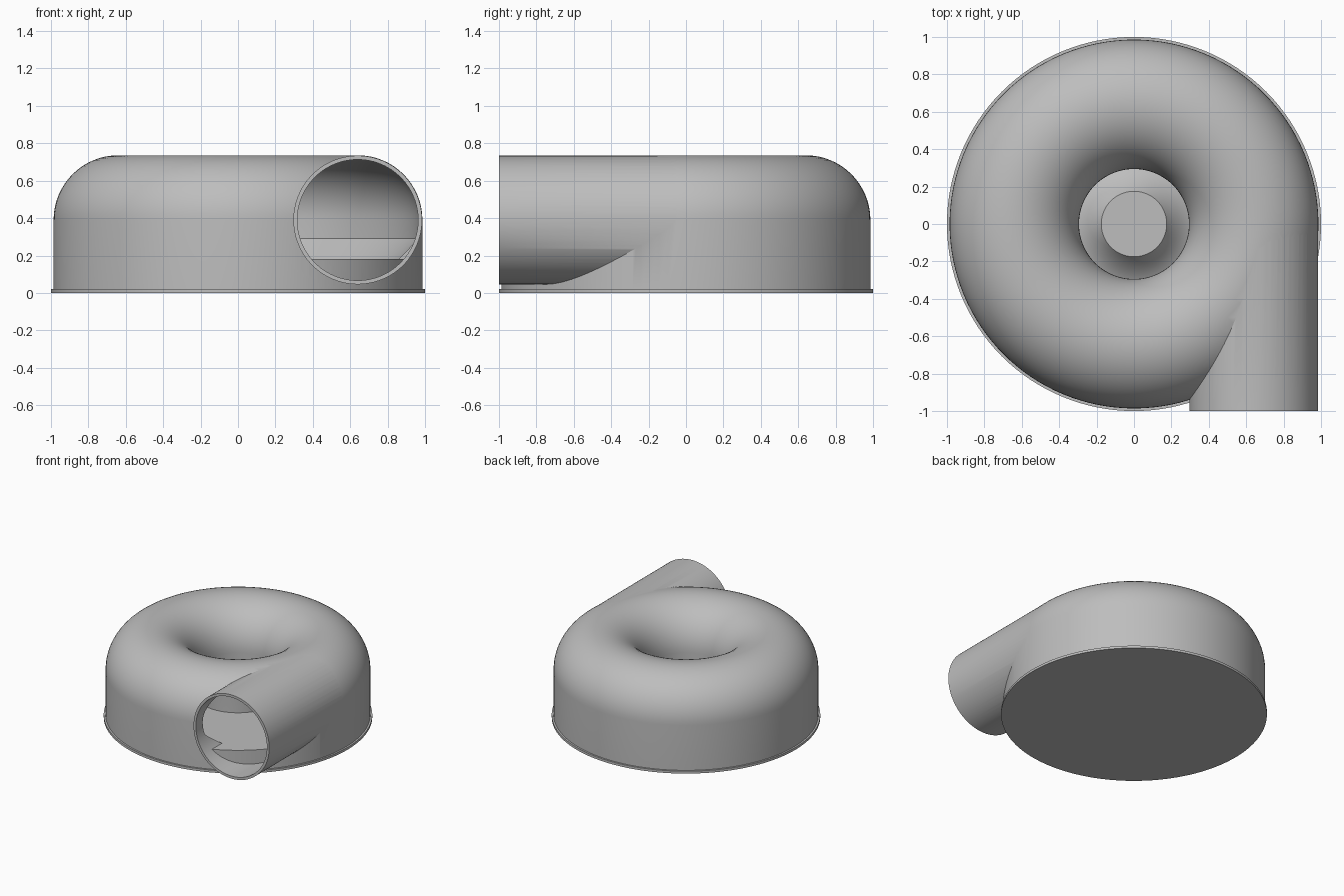
import bpy, bmesh, math
from mathutils import Matrix, Vector

cube = bpy.data.objects.get("Cube")
if cube:
    bpy.data.objects.remove(cube, do_unlink=True)

RING = 0.64      # radius of the ring's centre line
AXIS = 0.39      # height of the ring's centre line
OUTER = 0.346    # outside radius of the section
INNER = 0.325    # inside radius of the section

grey = bpy.data.materials.new("plain_grey")
grey.use_nodes = True
colour = (0.51, 0.51, 0.51, 1)
grey.diffuse_color = colour
grey.node_tree.nodes["Principled BSDF"].inputs["Base Color"].default_value = colour


def finish(name, bm):
    bmesh.ops.recalc_face_normals(bm, faces=bm.faces)
    mesh = bpy.data.meshes.new(name)
    bm.to_mesh(mesh)
    bm.free()
    mesh.materials.append(grey)
    obj = bpy.data.objects.new(name, mesh)
    bpy.context.collection.objects.link(obj)
    return obj


def lathe(name, profile, steps=128, closed=False):
    """Turn an (r, z) profile around the z axis."""
    bm = bmesh.new()
    verts = [bm.verts.new((r, 0, z)) for r, z in profile]
    pairs = list(zip(verts, verts[1:]))
    if closed:
        pairs.append((verts[-1], verts[0]))
    edges = [bm.edges.new(p) for p in pairs]
    bmesh.ops.spin(bm, geom=verts + edges, cent=(0, 0, 0), axis=(0, 0, 1),
                   angle=math.tau, steps=steps, use_merge=False)
    bmesh.ops.remove_doubles(bm, verts=bm.verts, dist=0.0001)
    return finish(name, bm)


def pipe(name, radius, y0, y1):
    """Solid round bar along y, on the outlet's axis."""
    bm = bmesh.new()
    place = Matrix.Translation(Vector((RING, (y0 + y1) / 2, AXIS)))
    bmesh.ops.create_cone(bm, cap_ends=True, segments=96, radius1=radius, radius2=radius,
                          depth=y1 - y0, matrix=place @ Matrix.Rotation(math.pi / 2, 4, "X"))
    return finish(name, bm)


def combine(target, other, operation):
    mod = target.modifiers.new(operation.lower(), "BOOLEAN")
    mod.operation = operation
    mod.object = other
    mod.solver = "EXACT"
    bpy.context.view_layer.objects.active = target
    bpy.ops.object.modifier_apply(modifier=mod.name)
    bpy.data.objects.remove(other, do_unlink=True)


def smooth(obj):
    bpy.ops.object.select_all(action="DESELECT")
    obj.select_set(True)
    bpy.context.view_layer.objects.active = obj
    bpy.ops.object.shade_smooth_by_angle(angle=math.radians(30))


def arch(radius, steps=32):
    """Half circle from the outer wall over the crown to the throat."""
    return [(RING + radius * math.cos(math.pi * i / steps),
             AXIS + radius * math.sin(math.pi * i / steps)) for i in range(steps + 1)]


# Ring housing with its throat well and central hub
housing = lathe("housing", [(0, 0.01), (RING + OUTER, 0.01)] + arch(OUTER)
                + [(RING - OUTER, 0.16), (0.24, 0.19), (0.175, 0.28), (0, 0.28)])

# Tangential outlet pipe
combine(housing, pipe("outlet", OUTER - 0.002, -1, -0.02), "UNION")

# Hollow channel inside the ring, with a sloped outer floor
channel = lathe("channel", [(RING - INNER, 0.18), (0.86, 0.18), (RING + INNER, 0.29)]
                + arch(INNER), closed=True)
combine(housing, channel, "DIFFERENCE")

# Outlet bore, stopping at the solid floor of the ring
bore = pipe("bore", INNER - 0.002, -1.1, -0.02)
floor = lathe("floor", [(0, -0.2), (0.98, -0.2), (0.98, 0.182), (0, 0.182)])
combine(bore, floor, "DIFFERENCE")
combine(housing, bore, "DIFFERENCE")
smooth(housing)

# Thin base plate
base = lathe("base_plate", [(0, 0), (1, 0), (1, 0.02), (0, 0.02)])
smooth(base)
